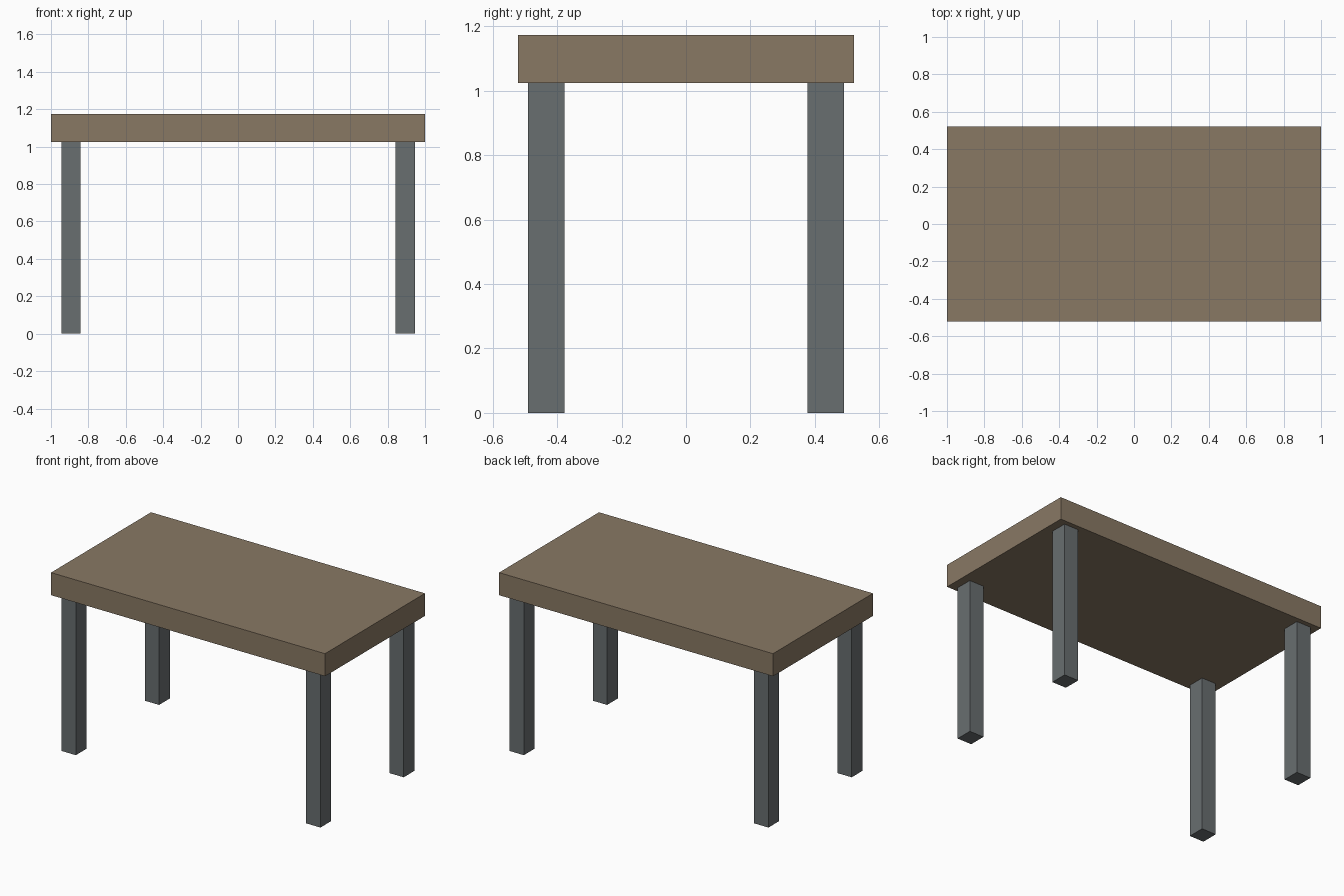
import bpy

if "Cube" in bpy.data.objects:
    bpy.data.objects.remove(bpy.data.objects["Cube"])

TOP_Z, UNDER_Z = 1.174, 1.025   # tabletop upper and lower faces
LEG_X, LEG_Y = 0.893, 0.434     # leg centre offsets


def material(name, color):
    mat = bpy.data.materials.new(name)
    mat.diffuse_color = (*color, 1.0)
    mat.use_nodes = True
    mat.node_tree.nodes["Principled BSDF"].inputs["Base Color"].default_value = mat.diffuse_color
    return mat


def box(name, center, size, mat):
    bpy.ops.mesh.primitive_cube_add(size=1, location=center)
    obj = bpy.context.object
    obj.name = name
    obj.scale = size
    bpy.ops.object.transform_apply(location=False, rotation=False, scale=True)
    obj.data.materials.append(mat)
    return obj


wood = material("wood", (0.25, 0.19, 0.127))
metal = material("metal", (0.14, 0.156, 0.162))

# Tabletop slab
box("tabletop", (0, 0, (TOP_Z + UNDER_Z) / 2), (2.0, 1.042, TOP_Z - UNDER_Z), wood)

# Four square legs, inset from the corners
for y_name, sy in (("front", -1), ("back", 1)):
    for x_name, sx in (("left", -1), ("right", 1)):
        box(f"{y_name}_{x_name}_leg", (sx * LEG_X, sy * LEG_Y, UNDER_Z / 2),
            (0.104, 0.112, UNDER_Z), metal)
